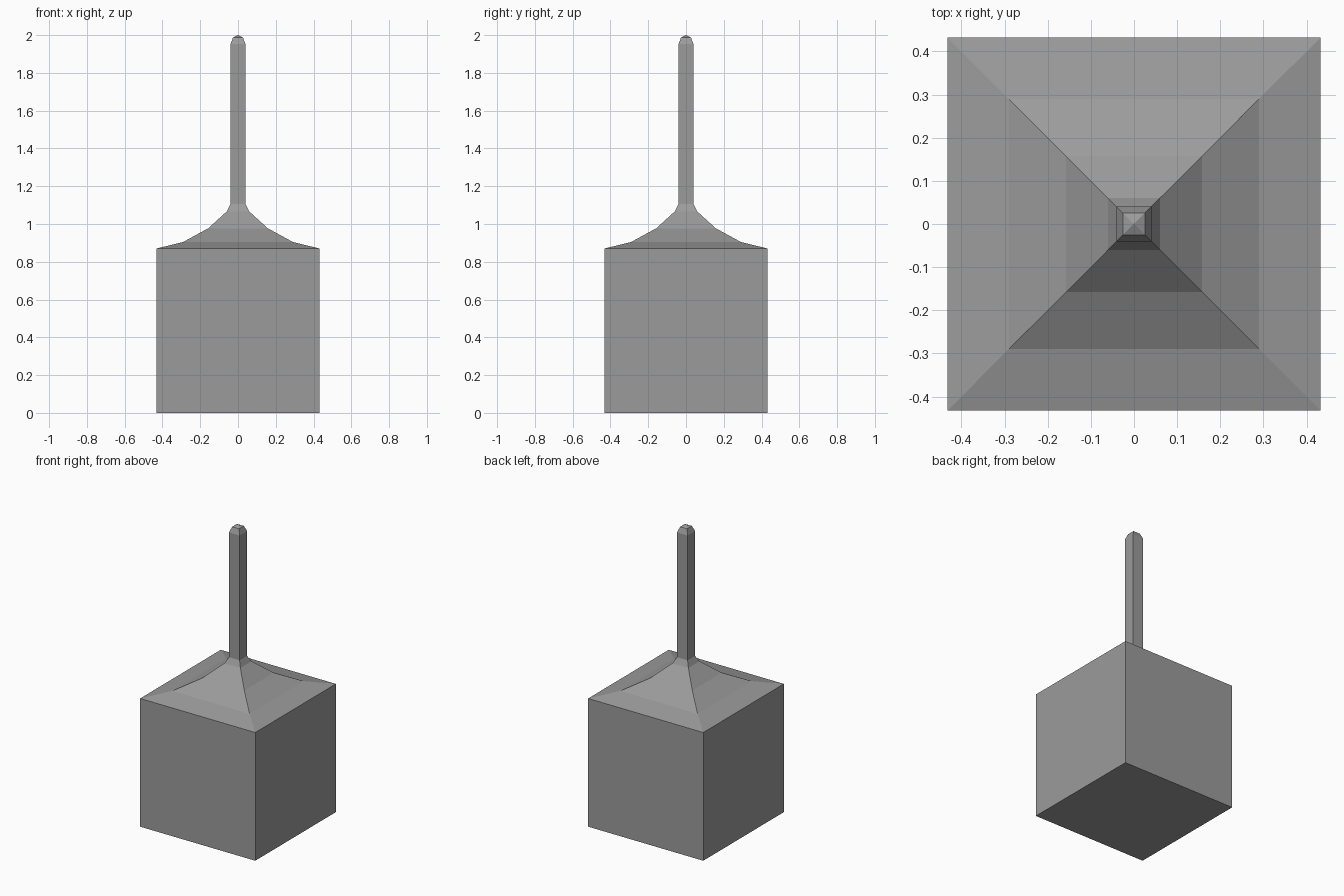
import bpy, bmesh

if "Cube" in bpy.data.objects:
    bpy.data.objects.remove(bpy.data.objects["Cube"])

grey = bpy.data.materials.new("stone_grey")
grey.diffuse_color = (0.33, 0.33, 0.33, 1)
grey.use_nodes = True
grey.node_tree.nodes["Principled BSDF"].inputs["Base Color"].default_value = grey.diffuse_color


def square_loft(name, profile, close_bottom=False):
    """Skin square rings given as (half width, height); width 0 makes a tip."""
    bm = bmesh.new()
    rings = []
    for r, z in profile:
        if r == 0:
            rings.append([bm.verts.new((0, 0, z))] * 4)
        else:
            rings.append([bm.verts.new((sx * r, sy * r, z))
                          for sx, sy in ((-1, -1), (1, -1), (1, 1), (-1, 1))])
    for low, high in zip(rings, rings[1:]):
        for i in range(4):
            j = (i + 1) % 4
            corners = (low[i], low[j], high[j], high[i])
            bm.faces.new(list(dict.fromkeys(corners)))
    if close_bottom:
        bm.faces.new(rings[0][::-1])
    mesh = bpy.data.meshes.new(name)
    bm.to_mesh(mesh)
    bm.free()
    mesh.materials.append(grey)
    obj = bpy.data.objects.new(name, mesh)
    bpy.context.collection.objects.link(obj)
    return obj


# Cubic base block
square_loft("base_block", [(0.432, 0), (0.432, 0.87)], close_bottom=True)

# Flared shoulder sweeping up into the shaft
square_loft("flared_shoulder", [(0.432, 0.87), (0.29, 0.905), (0.158, 0.977),
                                (0.06, 1.066), (0.04, 1.105)])

# Slim shaft with a chamfered, pointed tip
square_loft("shaft", [(0.04, 1.105), (0.04, 1.952), (0.026, 1.988), (0, 2.0)])
